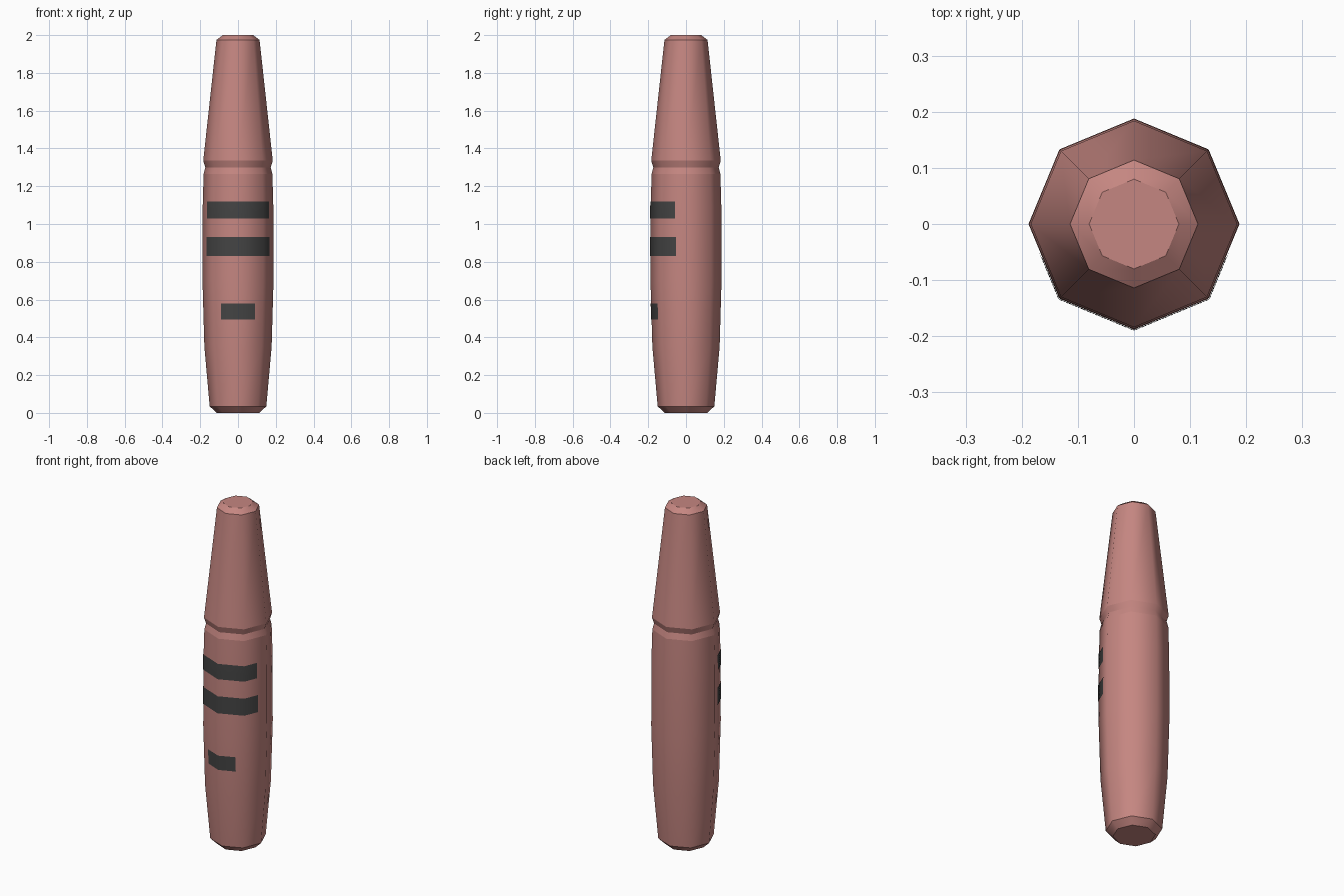
import bpy, bmesh, math

if "Cube" in bpy.data.objects:
    bpy.data.objects.remove(bpy.data.objects["Cube"])

SIDES = 8
# (height, radius, sharp ring)
PROFILE = [(0, .113, True), (.035, .15, True), (.35, .178, False), (.70, .188, False),
           (1.09, .187, False), (1.265, .182, True), (1.30, .173, True),
           (1.335, .184, True), (1.975, .114, True), (2.0, .08, True)]


def material(name, rgb):
    m = bpy.data.materials.new(name)
    m.diffuse_color = (*rgb, 1)
    m.use_nodes = True
    m.node_tree.nodes["Principled BSDF"].inputs["Base Color"].default_value = m.diffuse_color
    return m


def finish(bm, name, mat):
    me = bpy.data.meshes.new(name)
    bmesh.ops.recalc_face_normals(bm, faces=bm.faces)
    bm.to_mesh(me)
    bm.free()
    me.materials.append(mat)
    ob = bpy.data.objects.new(name, me)
    bpy.context.collection.objects.link(ob)
    return ob


def radius_at(z):
    for (z0, r0, _), (z1, r1, _) in zip(PROFILE, PROFILE[1:]):
        if z0 <= z <= z1:
            return r0 + (r1 - r0) * (z - z0) / (z1 - z0)


pink = material("dusty pink", (.56, .24, .22))
dark = material("charcoal", (.058, .058, .058))

# Eight-sided turned body
bm = bmesh.new()
rings = []
for z, r, _ in PROFILE:
    rings.append([bm.verts.new((r * math.cos(math.tau * i / SIDES),
                                r * math.sin(math.tau * i / SIDES), z)) for i in range(SIDES)])
for a, b in zip(rings, rings[1:]):
    for i in range(SIDES):
        j = (i + 1) % SIDES
        bm.faces.new((a[i], a[j], b[j], b[i])).smooth = True
bm.faces.new(rings[0][::-1])
bm.faces.new(rings[-1])
# Crisp rims and groove
for ring, (_, _, sharp) in zip(rings, PROFILE):
    for i in range(SIDES):
        bm.edges.get((ring[i], ring[(i + 1) % SIDES])).smooth = not sharp
finish(bm, "body", pink)


# Thin dark stripes wrapped around the front
def front_y(x, r):
    """Front surface of the octagon of radius r at x."""
    c = r * math.sqrt(.5)
    x = abs(x)
    if x <= c:
        return -r + (r - c) * x / c
    return -c * (r - x) / (r - c)


def stripe(name, z0, z1, half):
    bm = bmesh.new()
    rows = []
    for k in range(5):
        z = z0 + (z1 - z0) * k / 4
        r = radius_at(z) + .0025
        c = r * math.sqrt(.5)
        xs = [-half, 0, half] if half < c else [-half, -c, 0, c, half]
        rows.append([bm.verts.new((x, front_y(x, r), z)) for x in xs])
    for a, b in zip(rows, rows[1:]):
        for i in range(len(a) - 1):
            bm.faces.new((a[i], a[i + 1], b[i + 1], b[i])).smooth = True
    ob = finish(bm, name, dark)
    # keep the open strip facing forward
    if sum(p.normal.y for p in ob.data.polygons) > 0:
        ob.data.flip_normals()


stripe("upper_stripe", 1.03, 1.12, .165)
stripe("middle_stripe", .83, .93, .168)
stripe("lower_stripe", .495, .58, .089)
